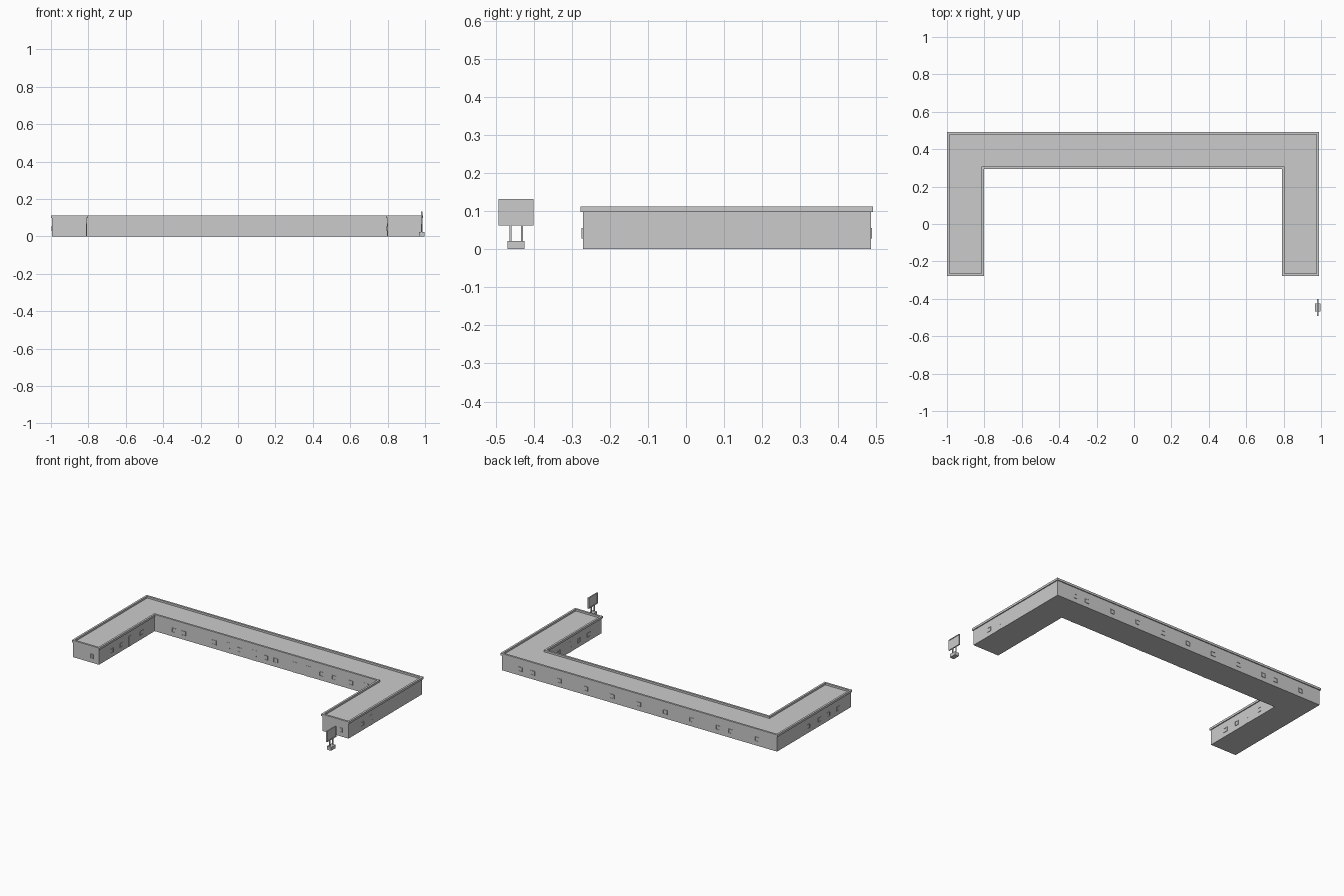
import bpy, bmesh
from math import pi
from mathutils import Matrix

if "Cube" in bpy.data.objects:
    bpy.data.objects.remove(bpy.data.objects["Cube"])


def finish(name, bm):
    bmesh.ops.recalc_face_normals(bm, faces=bm.faces)
    me = bpy.data.meshes.new(name)
    bm.to_mesh(me)
    bm.free()
    ob = bpy.data.objects.new(name, me)
    bpy.context.collection.objects.link(ob)
    return ob


def add_box(bm, x0, x1, y0, y1, z0, z1, mat=Matrix()):
    m = (mat @ Matrix.Translation(((x0 + x1) / 2, (y0 + y1) / 2, (z0 + z1) / 2))
         @ Matrix.Diagonal((x1 - x0, y1 - y0, z1 - z0, 1)))
    bmesh.ops.create_cube(bm, size=1, matrix=m)


# U-shaped plan, grown outward by d
XL, XR, IL, IR = -0.994, 0.984, -0.809, 0.798
YF, YB, IY = -0.271, 0.485, 0.301


def plan(d):
    return [(XL - d, YF - d), (IL + d, YF - d), (IL + d, IY - d), (IR - d, IY - d),
            (IR - d, YF - d), (XR + d, YF - d), (XR + d, YB + d), (XL - d, YB + d)]


# Walls with flat roof
bm = bmesh.new()
lo = [bm.verts.new((x, y, 0)) for x, y in plan(0)]
hi = [bm.verts.new((x, y, 0.1)) for x, y in plan(0)]
bm.faces.new(lo)
bm.faces.new(hi)
for i in range(8):
    j = (i + 1) % 8
    bm.faces.new((lo[i], lo[j], hi[j], hi[i]))
finish("building_walls", bm)

# Parapet: rectangular section swept round the plan
bm = bmesh.new()
section = [(0.006, 0.098), (0.006, 0.112), (-0.007, 0.112), (-0.007, 0.098)]
loops = [[bm.verts.new((x, y, z)) for x, y in plan(d)] for d, z in section]
for k in range(4):
    a, b = loops[k], loops[(k + 1) % 4]
    for i in range(8):
        j = (i + 1) % 8
        bm.faces.new((a[i], a[j], b[j], b[i]))
finish("roof_parapet", bm)


# Wall fittings are drawn facing -y, then turned onto the wall
def place(x, y, turn):
    return Matrix.Translation((x, y, 0)) @ Matrix.Rotation(turn, 4, 'Z')


def window(bm, m, w=0.030, z0=0.028, z1=0.056, t=0.003):
    h = w / 2
    add_box(bm, -h, h, -0.001, 0.001, z0, z1, m)
    for x in (-h, h - t):
        add_box(bm, x, x + t, -0.003, 0.001, z0, z1, m)
    for z in (z0, z1 - t):
        add_box(bm, -h + t, h - t, -0.003, 0.001, z, z + t, m)


def door(bm, m, w=0.032, h=0.068):
    add_box(bm, -w / 2, w / 2, -0.0015, 0.001, 0, h, m)
    add_box(bm, w / 2 - 0.007, w / 2 - 0.004, -0.003, 0, 0.03, 0.034, m)


FRONT, RIGHT, BACK, LEFT = 0, pi / 2, pi, -pi / 2
windows, doors = bmesh.new(), bmesh.new()

# Back wall windows
for x in (0.85, 0.76, 0.57, 0.38, 0.19, 0, -0.19, -0.38, -0.57, -0.66, -0.85):
    window(windows, place(x, YB, BACK))

# Courtyard back wall
for x in (-0.67, -0.60, -0.38, -0.20, -0.01, 0.06, 0.39, 0.48, 0.60):
    window(windows, place(x, IY, FRONT))
for x in (-0.28, -0.09, 0.20, 0.295, 0.71):
    door(doors, place(x, IY, FRONT))

# Wings: courtyard side, outer side and ends
for wall, turn in ((IL, RIGHT), (IR, LEFT)):
    for y in (-0.14, -0.04, 0.165):
        window(windows, place(wall, y, turn))
    door(doors, place(wall, 0.05, turn))
for y in (0.165, 0.05, -0.04, -0.14):
    window(windows, place(XL, y, LEFT))
window(windows, place(XR, -0.13, RIGHT))
door(doors, place(XR, -0.04, RIGHT))
for x in (-0.86, 0.93):
    window(windows, place(x, YF, FRONT), w=0.02)

finish("windows", windows)
finish("doors", doors)

# Roadside sign
bm = bmesh.new()
add_box(bm, 0.967, 0.997, -0.469, -0.424, 0, 0.022)
finish("sign_base", bm)
bm = bmesh.new()
for y in (-0.461, -0.431):
    add_box(bm, 0.9795, 0.9845, y - 0.0025, y + 0.0025, 0.022, 0.064)
finish("sign_posts", bm)
bm = bmesh.new()
add_box(bm, 0.9805, 0.9835, -0.488, -0.404, 0.066, 0.127)
finish("sign_panel", bm)
bm = bmesh.new()
for y in (-0.492, -0.405):
    add_box(bm, 0.978, 0.986, y, y + 0.005, 0.062, 0.132)
for z in (0.062, 0.127):
    add_box(bm, 0.978, 0.986, -0.487, -0.405, z, z + 0.005)
finish("sign_frame", bm)
